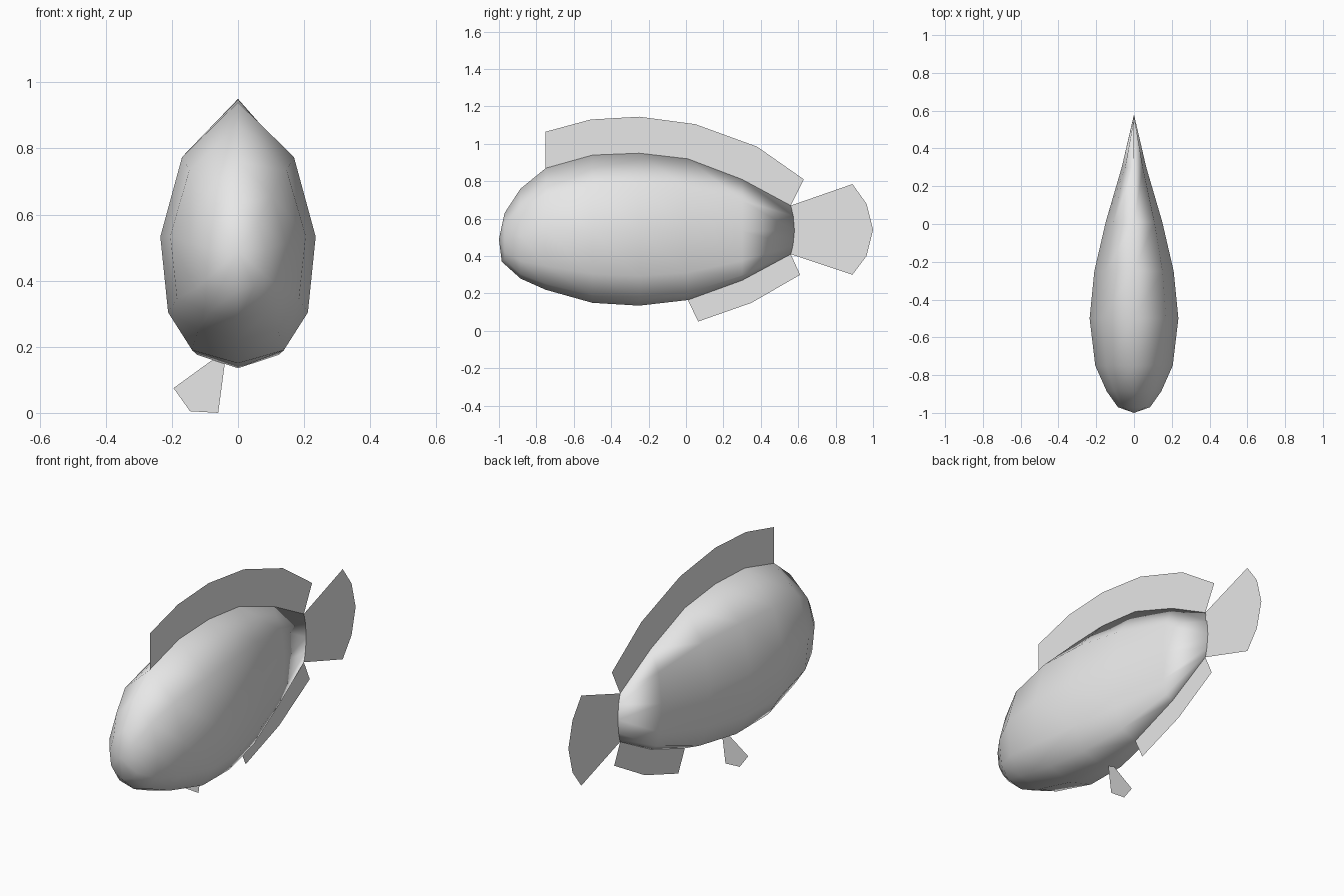
import bpy, bmesh

if "Cube" in bpy.data.objects:
    bpy.data.objects.remove(bpy.data.objects["Cube"])

grey = bpy.data.materials.new("pale grey")
grey.diffuse_color = (0.8, 0.8, 0.8, 1)
grey.use_nodes = True
grey.node_tree.nodes["Principled BSDF"].inputs["Base Color"].default_value = grey.diffuse_color


def make_object(name, bm, smooth=False):
    mesh = bpy.data.meshes.new(name)
    for f in bm.faces:
        f.smooth = smooth
    bm.to_mesh(mesh)
    bm.free()
    mesh.materials.append(grey)
    obj = bpy.data.objects.new(name, mesh)
    bpy.context.collection.objects.link(obj)
    return obj


def make_fin(name, points):
    bm = bmesh.new()
    face = bm.faces.new([bm.verts.new(p) for p in points])
    bmesh.ops.triangulate(bm, faces=[face])
    return make_object(name, bm)


def upright(points):
    return [(0, y, z) for y, z in points]


# Body: half section as (width fraction, height fraction), mirrored to ten sides
half = [(0, 1), (0.72, 0.79), (1, 0.485), (0.9, 0.195), (0.59, 0.05), (0, 0)]
section = half + [(-x, t) for x, t in half[-2:0:-1]]

# Stations from nose to tail: y, top z, bottom z, half width, mid-height y bulge
stations = [
    (-0.97, 0.63, 0.37, 0.085, 0.00),
    (-0.885, 0.76, 0.28, 0.145, 0),
    (-0.75, 0.87, 0.22, 0.205, 0),
    (-0.50, 0.94, 0.15, 0.235, 0),
    (-0.25, 0.95, 0.135, 0.21, 0),
    (0.01, 0.92, 0.165, 0.15, 0),
    (0.30, 0.81, 0.27, 0.065, 0),
    (0.56, 0.67, 0.41, 0.0, 0.02),
]
bm = bmesh.new()
rings = []
for y, top, bottom, width, bulge in stations:
    rings.append([bm.verts.new((x * width, y + bulge * 4 * t * (1 - t),
                                bottom + t * (top - bottom))) for x, t in section])
n = len(section)
for a, b in zip(rings, rings[1:]):
    for i in range(n):
        j = (i + 1) % n
        bm.faces.new((a[i], a[j], b[j], b[i]))
# Rounded nose
rings[0][5].co.y = -0.985
nose = bm.verts.new((0, -1, 0.49))
for i in range(n):
    bm.faces.new((nose, rings[0][(i + 1) % n], rings[0][i]))
# The two sides meet in a vertical edge at the tail
bmesh.ops.remove_doubles(bm, verts=bm.verts[:], dist=0.0005)
bmesh.ops.recalc_face_normals(bm, faces=bm.faces[:])
make_object("body", bm, smooth=True)

# Single-sheet fins on the centre plane
make_fin("dorsal_fin", upright([
    (-0.75, 0.87), (-0.75, 1.065), (-0.51, 1.13), (-0.25, 1.145), (0.05, 1.105),
    (0.38, 0.985), (0.63, 0.81), (0.56, 0.67), (0.30, 0.81), (0.01, 0.92),
    (-0.25, 0.95), (-0.50, 0.94)]))
make_fin("anal_fin", upright([
    (0.01, 0.165), (0.065, 0.05), (0.35, 0.15), (0.61, 0.30), (0.56, 0.41), (0.30, 0.27)]))
make_fin("tail_fin", upright([
    (0.56, 0.67), (0.89, 0.785), (0.965, 0.68), (1.0, 0.54), (0.965, 0.40),
    (0.89, 0.30), (0.56, 0.41), (0.58, 0.54)]))

# Small fin under the belly, set across the body on one side
make_fin("belly_fin", [(x, -0.25, z) for x, z in [
    (-0.04, 0.15), (-0.075, 0.162), (-0.195, 0.075), (-0.145, 0.005), (-0.06, 0.0)]])
